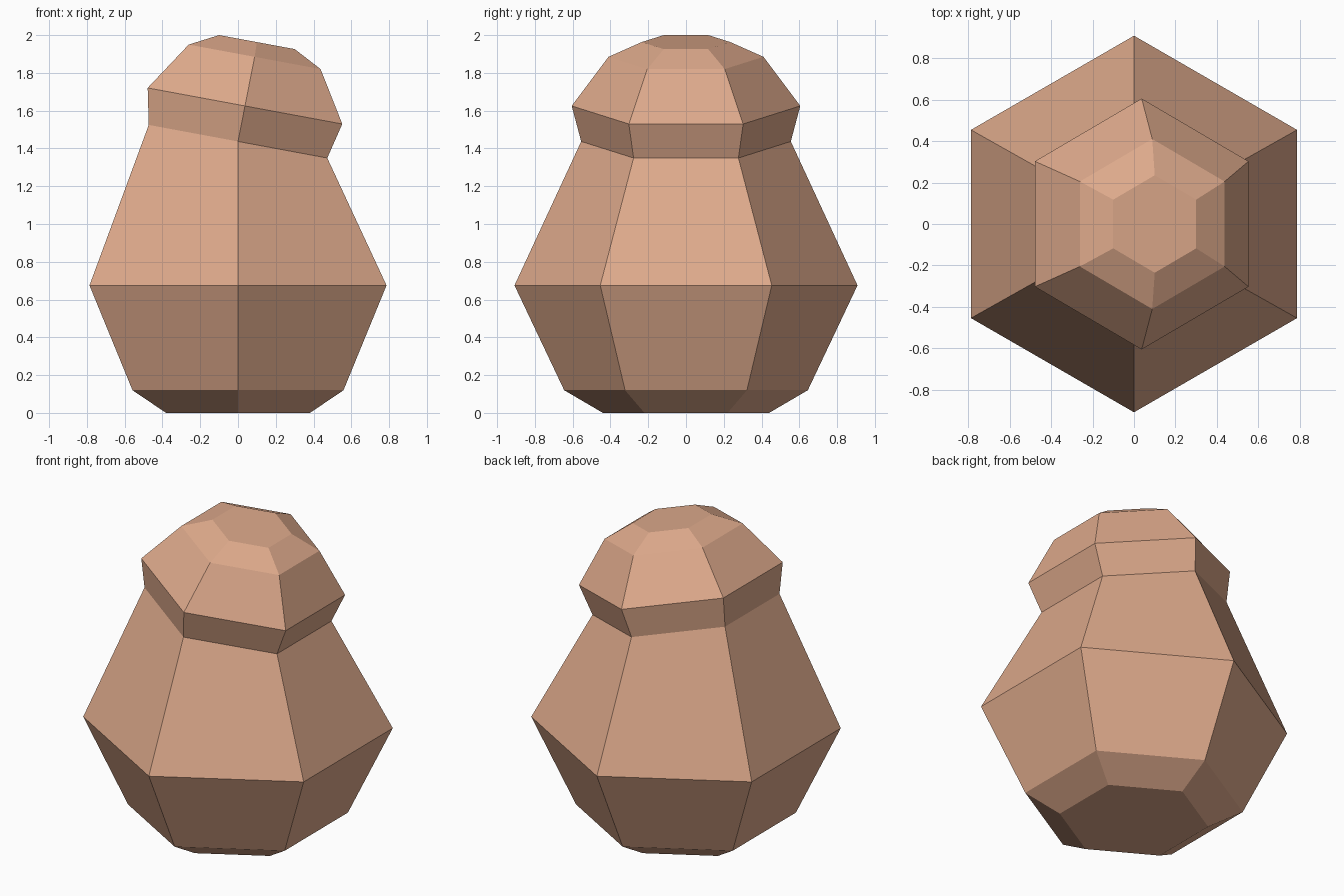
import bpy, bmesh, math

if "Cube" in bpy.data.objects:
    bpy.data.objects.remove(bpy.data.objects["Cube"])

SIDES = 6
TILT = math.radians(10.5)

# Rings from bottom to top: centre x, centre z, radius, tilt about y
RINGS = [
    (0.0, 0.0, 0.44, 0.0),
    (0.0, 0.12, 0.645, 0.0),
    (0.0, 0.675, 0.908, 0.0),
    (0.0, 1.437, 0.555, TILT),     # neck
    (0.037, 1.625, 0.605, TILT),   # brim of the head
    (0.088, 1.885, 0.41, TILT),
    (0.1, 1.963, 0.235, TILT),     # crown
]

skin = bpy.data.materials.new("tan clay")
skin.diffuse_color = (0.73, 0.40, 0.26, 1.0)
skin.use_nodes = True
skin.node_tree.nodes["Principled BSDF"].inputs["Base Color"].default_value = skin.diffuse_color


def add_ring(bm, cx, cz, r, tilt):
    """Hexagonal ring with a corner facing front and back."""
    verts = []
    for i in range(SIDES):
        a = math.pi / 2 + i * math.tau / SIDES
        x, y = r * math.cos(a), r * math.sin(a)
        verts.append(bm.verts.new((cx + x * math.cos(tilt), y, cz - x * math.sin(tilt))))
    return verts


# One closed shell: round body with a tilted, domed head
bm = bmesh.new()
loops = [add_ring(bm, *ring) for ring in RINGS]
for low, high in zip(loops, loops[1:]):
    for i in range(SIDES):
        j = (i + 1) % SIDES
        bm.faces.new((low[i], low[j], high[j], high[i]))
bm.faces.new(loops[0][::-1])
bm.faces.new(loops[-1])
bmesh.ops.recalc_face_normals(bm, faces=bm.faces)

mesh = bpy.data.meshes.new("body_with_head")
bm.to_mesh(mesh)
bm.free()
mesh.materials.append(skin)
body = bpy.data.objects.new("body_with_head", mesh)
bpy.context.collection.objects.link(body)
